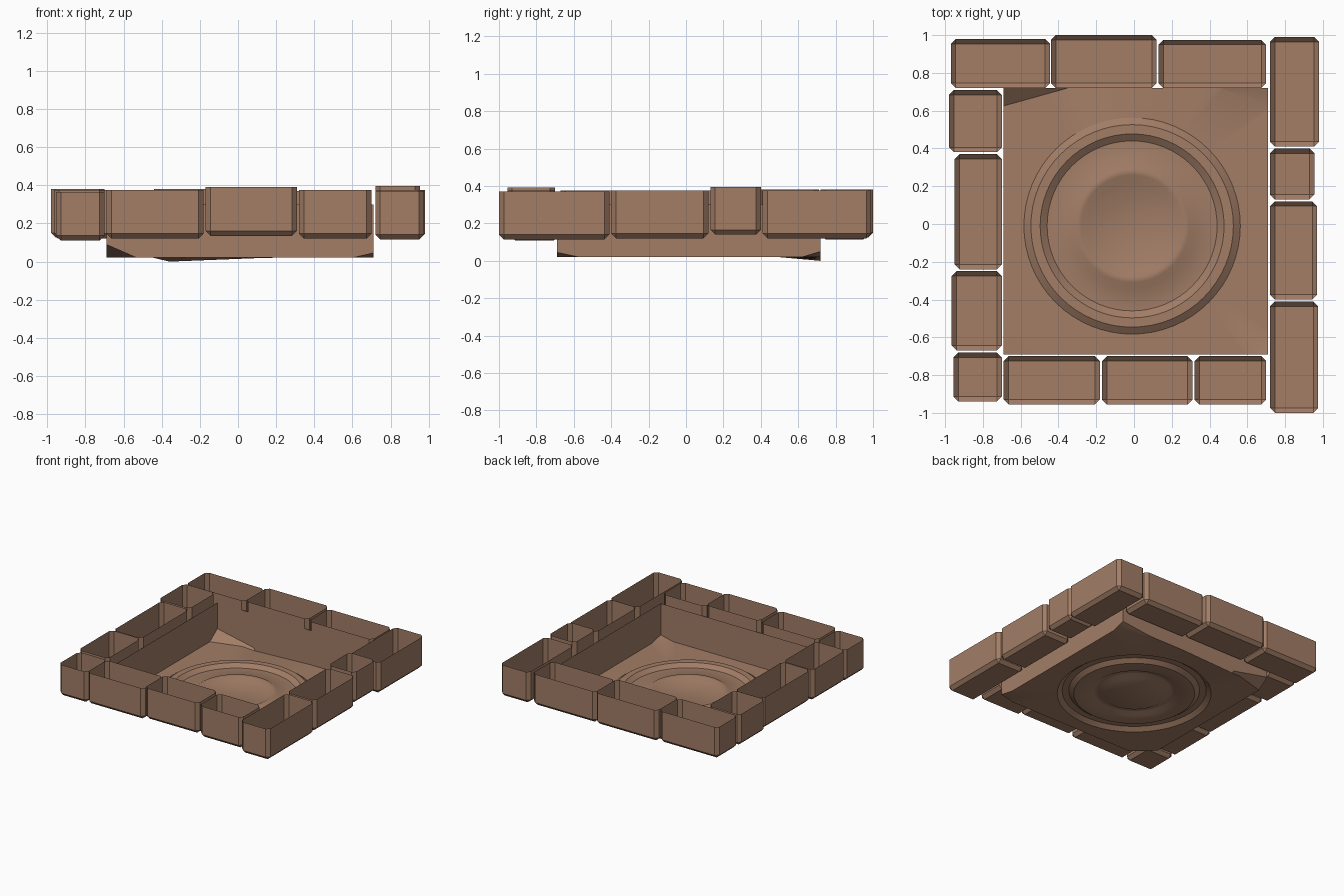
import bpy
import bmesh
import math
from mathutils import Vector

cube = bpy.data.objects.get("Cube")
if cube:
    bpy.data.objects.remove(cube, do_unlink=True)

# One clay-brown stone colour
stone_mat = bpy.data.materials.new("brown_stone")
stone_mat.use_nodes = True
BROWN = (0.36, 0.205, 0.132, 1.0)
stone_mat.diffuse_color = BROWN
stone_mat.node_tree.nodes["Principled BSDF"].inputs["Base Color"].default_value = BROWN


def finish(bm, name, smooth=False):
    mesh = bpy.data.meshes.new(name)
    bm.to_mesh(mesh)
    bm.free()
    mesh.materials.append(stone_mat)
    if smooth:
        mesh.shade_smooth()
        mesh.set_sharp_from_angle(angle=math.radians(30))
    obj = bpy.data.objects.new(name, mesh)
    bpy.context.collection.objects.link(obj)
    return obj


def open_block(name, x0, x1, y0, y1, z0, height=0.256, bevel=0.026):
    """Chamfered block, hollow and open at the top."""
    bm = bmesh.new()
    bmesh.ops.create_cube(bm, size=1)
    for v in bm.verts:
        v.co = Vector((x0 if v.co.x < 0 else x1,
                       y0 if v.co.y < 0 else y1,
                       z0 if v.co.z < 0 else z0 + height))
    top = [f for f in bm.faces if f.normal.z > 0.5]
    rim = set(top[0].edges)
    bmesh.ops.delete(bm, geom=top, context="FACES_ONLY")
    edges = [e for e in bm.edges if e not in rim]
    bmesh.ops.bevel(bm, geom=edges, offset=bevel, segments=1,
                    profile=0.5, affect="EDGES")
    return finish(bm, name)


# Border blocks: start and end along the row, outer limit, underside height
INNER = {"back": 0.72, "front": -0.70, "left": -0.70, "right": 0.72}
ROWS = {
    "back": [(-0.97, -0.445, 0.98, 0.12), (-0.44, 0.12, 1.0, 0.125),
             (0.13, 0.70, 0.975, 0.115)],
    "front": [(-0.69, -0.18, -0.955, 0.12), (-0.17, 0.31, -0.955, 0.135),
              (0.32, 0.70, -0.955, 0.12)],
    "left": [(-0.94, -0.68, -0.955, 0.11), (-0.67, -0.25, -0.965, 0.12),
             (-0.24, 0.37, -0.95, 0.12), (0.38, 0.71, -0.98, 0.125)],
    "right": [(-1.0, -0.41, 0.975, 0.115), (-0.40, 0.12, 0.97, 0.12),
              (0.13, 0.40, 0.955, 0.14), (0.41, 0.99, 0.98, 0.12)],
}
for side, blocks in ROWS.items():
    for number, (start, end, outer, base) in enumerate(blocks, 1):
        near, far = sorted((INNER[side], outer))
        name = f"{side}_block_{number}"
        if side in ("back", "front"):
            open_block(name, start, end, near, far, base)
        else:
            open_block(name, near, far, start, end, base)

# Sunken tray: thin floor with two ring grooves, then walls
FLOOR, WALL_TOP, SEGMENTS = 0.02, 0.30, 64
LEFT, RIGHT, FRONT, BACK = -0.69, 0.71, -0.69, 0.72


def groove(inner, outer, slope, depth):
    return [(inner, FLOOR), (inner + slope, FLOOR + depth),
            (outer - slope, FLOOR + depth), (outer, FLOOR)]


bm = bmesh.new()
loops = []
for radius, z in groove(0.235, 0.335, 0.035, 0.02) + groove(0.45, 0.573, 0.037, 0.027):
    loops.append([bm.verts.new((radius * math.cos(a) - 0.01, radius * math.sin(a) - 0.01, z))
                  for a in (math.tau * i / SEGMENTS for i in range(SEGMENTS))])

# Square outline, at the floor and at the top of the walls
for z in (FLOOR, WALL_TOP):
    loop = []
    for i in range(SEGMENTS):
        a = math.tau * i / SEGMENTS
        c, s = math.cos(a), math.sin(a)
        k = 1 / max(abs(c), abs(s))
        loop.append(bm.verts.new(((LEFT + RIGHT) / 2 + c * k * (RIGHT - LEFT) / 2,
                                  (FRONT + BACK) / 2 + s * k * (BACK - FRONT) / 2, z)))
    loops.append(loop)
bm.faces.new(loops[0])
for a, b in zip(loops, loops[1:]):
    for i in range(SEGMENTS):
        j = (i + 1) % SEGMENTS
        bm.faces.new((a[i], b[i], b[j], a[j]))

# Chipped lower corners: corner, reach along x, reach along y, rise
CHIPS = [(LEFT, FRONT, 0.16, 0.14, 0.07), (RIGHT, FRONT, 0.11, 0.12, 0.025),
         (RIGHT, BACK, 0.27, 0.10, 0.03), (LEFT, BACK, 0.34, 0.095, 0.07)]
for x, y, reach_x, reach_y, rise in CHIPS:
    corner = Vector((x, y, FLOOR))
    on_x = corner - Vector((math.copysign(reach_x, x), 0, 0))
    on_y = corner - Vector((0, math.copysign(reach_y, y), 0))
    normal = (on_y - on_x).cross(corner + Vector((0, 0, rise)) - on_x).normalized()
    if normal.dot(corner - on_x) < 0:
        normal.negate()
    cut = bmesh.ops.bisect_plane(bm, geom=bm.verts[:] + bm.edges[:] + bm.faces[:],
                                 dist=0.0001, plane_co=on_x, plane_no=normal,
                                 clear_outer=True)
    rim = [e for e in cut["geom_cut"] if isinstance(e, bmesh.types.BMEdge)]
    bmesh.ops.holes_fill(bm, edges=rim, sides=0)

# Slight sag along the back edge of the floor
for v in bm.verts:
    if v.co.y > BACK - 0.01 and v.co.z < FLOOR + 0.001:
        v.co.z -= FLOOR * max(0, 1 - abs(v.co.x + 0.35) / 0.5)

# Faces point outward and down
bmesh.ops.recalc_face_normals(bm, faces=bm.faces[:])
middle = min(bm.faces, key=lambda f: f.calc_center_median().xy.length)
if middle.normal.z > 0:
    bmesh.ops.reverse_faces(bm, faces=bm.faces[:])
finish(bm, "ringed_tray", smooth=True)
